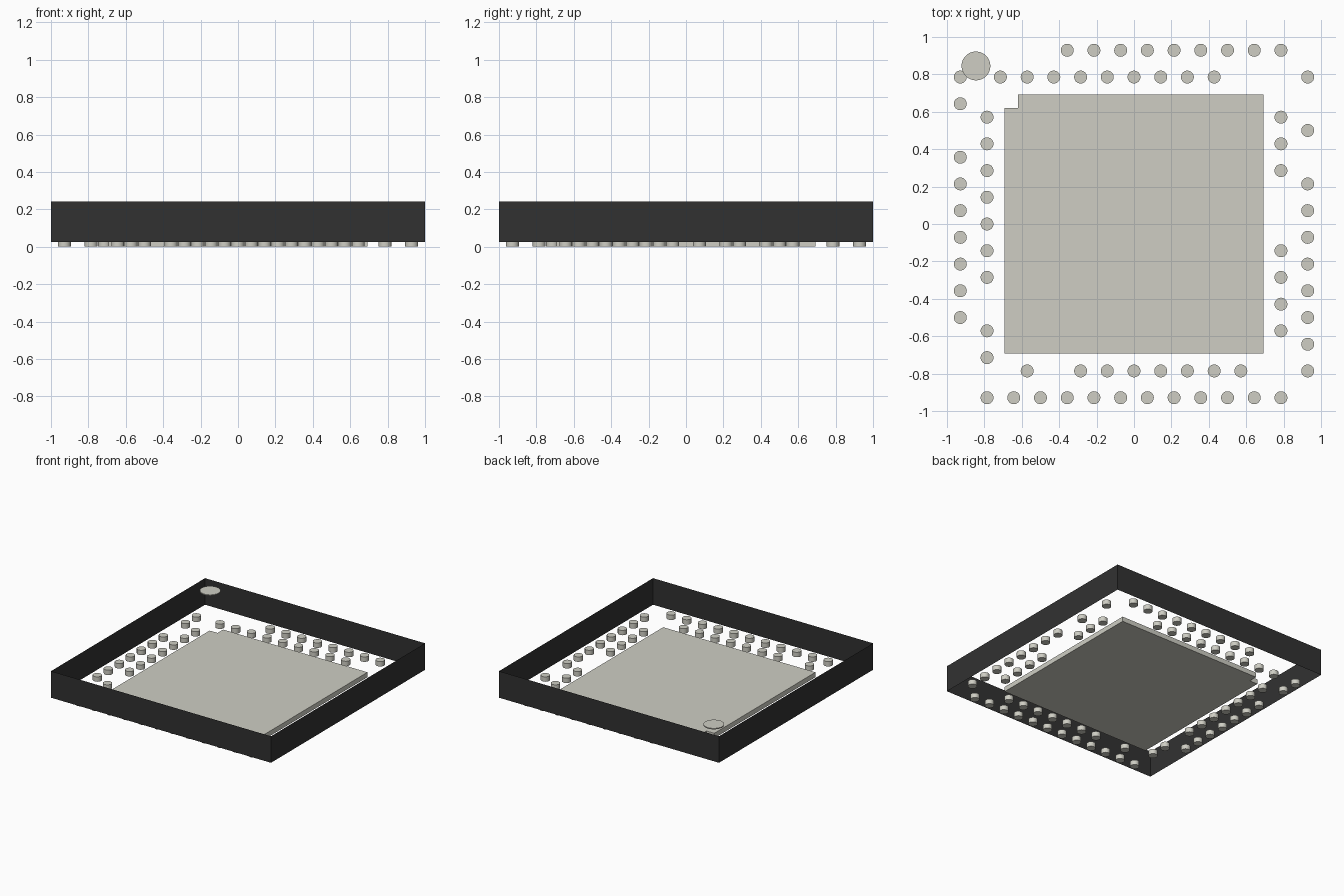
import bpy, bmesh, math

cube = bpy.data.objects.get("Cube")
if cube:
    bpy.data.objects.remove(cube, do_unlink=True)

U = 1 / 14              # half of the contact pitch
BODY_BOTTOM, BODY_TOP = 0.025, 0.243
PAD_TOP = 0.04


def make_material(name, color):
    mat = bpy.data.materials.new(name)
    mat.use_nodes = True
    mat.diffuse_color = color
    bsdf = mat.node_tree.nodes["Principled BSDF"]
    bsdf.inputs["Base Color"].default_value = color
    bsdf.inputs["Roughness"].default_value = 0.6
    return mat


black = make_material("black plastic", (0.031, 0.031, 0.031, 1))
metal = make_material("pale metal", (0.62, 0.615, 0.55, 1))


def prism(name, outline, z0, z1, mat, caps=True):
    """Extrude a flat outline upward, optionally leaving both ends open."""
    bm = bmesh.new()
    low = [bm.verts.new((x, y, z0)) for x, y in outline]
    high = [bm.verts.new((x, y, z1)) for x, y in outline]
    n = len(outline)
    for i in range(n):
        j = (i + 1) % n
        bm.faces.new((low[i], low[j], high[j], high[i]))
    if caps:
        bm.faces.new(high)
        bm.faces.new(low[::-1])
    mesh = bpy.data.meshes.new(name)
    bm.to_mesh(mesh)
    bm.free()
    mesh.materials.append(mat)
    obj = bpy.data.objects.new(name, mesh)
    bpy.context.collection.objects.link(obj)
    return obj


def circle(radius, sides):
    return [(radius * math.cos(math.tau * i / sides),
             radius * math.sin(math.tau * i / sides)) for i in range(sides)]


def smooth(obj):
    bpy.ops.object.select_all(action='DESELECT')
    obj.select_set(True)
    bpy.context.view_layer.objects.active = obj
    bpy.ops.object.shade_smooth_by_angle(angle=math.radians(35))


# Body: four thin side walls, open above and below
prism("body_walls", [(-1, -1), (1, -1), (1, 1), (-1, 1)],
      BODY_BOTTOM, BODY_TOP, black, caps=False)

# Central pad with a notched corner
P, N = 0.692, 0.62
prism("center_pad", [(-P, -P), (P, -P), (P, P), (-N, P), (-N, N), (-P, N)],
      0, PAD_TOP, metal)

# Round marker in the corner, flush with the top
marker = prism("corner_marker", circle(0.077, 48), BODY_TOP - 0.008, BODY_TOP, metal)
marker.location = (-0.845, 0.845, 0)
smooth(marker)

# Contacts: two staggered rows on each side, in half-pitch steps
OUT, INN = 13, 11
back = [(x, OUT) for x in range(-5, 12, 2)] + [(x, INN) for x in range(-10, 7, 2)]
front = ([(x, -OUT) for x in range(-11, 12, 2)]
         + [(x, -INN) for x in range(-8, 9, 2) if x != -6])
low_x = ([(-OUT, y) for y in range(-7, 12, 2) if y != 7]
         + [(-INN, y) for y in range(-10, 9, 2) if y != -6])
high_x = ([(OUT, y) for y in range(-11, 12, 2) if y not in (5, 9)]
          + [(INN, y) for y in range(-8, 9, 2) if y not in (0, 2)])

first = prism("contact", circle(0.0345, 24), 0, PAD_TOP, metal)
smooth(first)
for i, (x, y) in enumerate(back + front + low_x + high_x):
    obj = first if i == 0 else bpy.data.objects.new("contact", first.data)
    if i:
        bpy.context.collection.objects.link(obj)
    obj.location = (x * U, y * U, 0)
